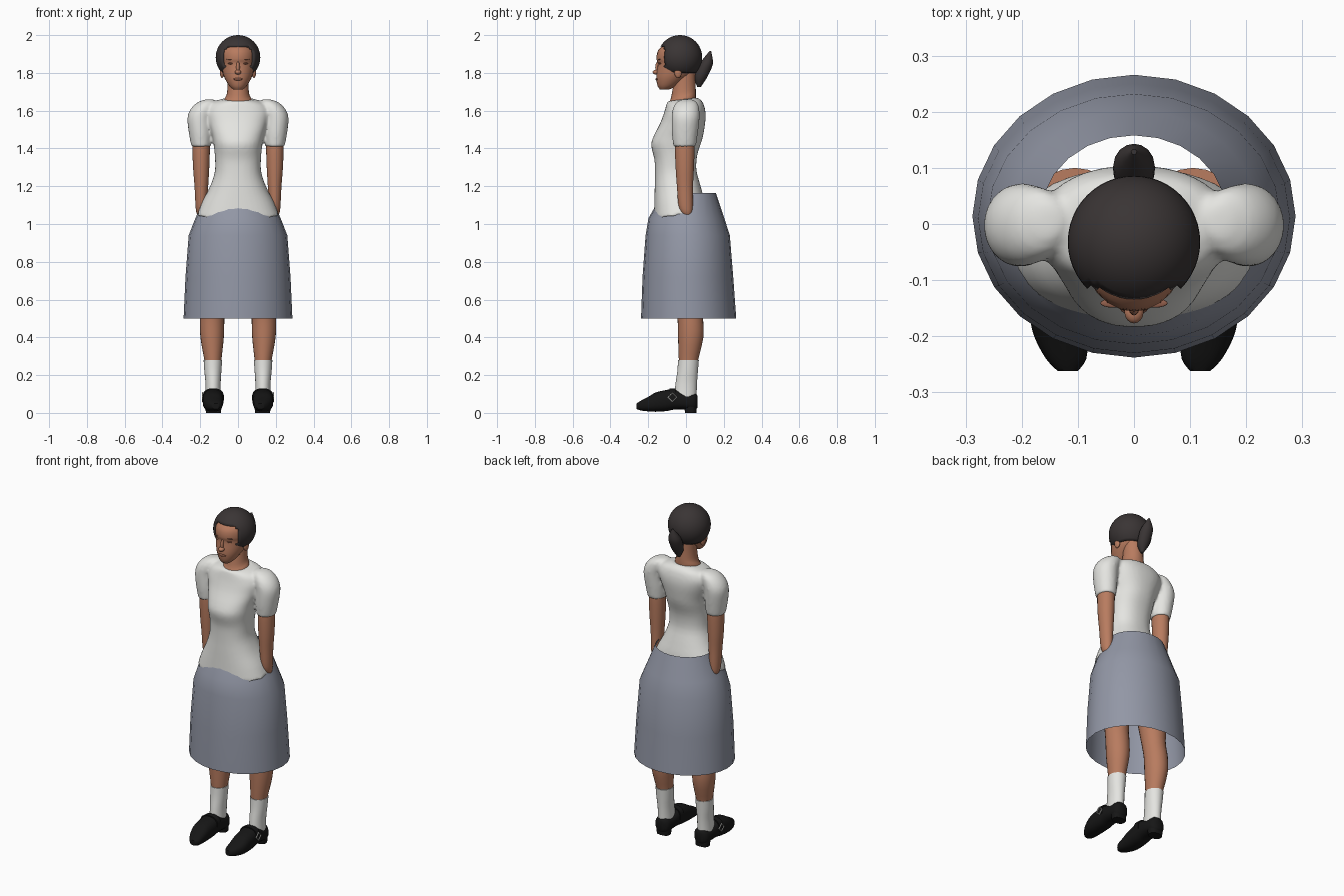
import bpy, bmesh, math
from mathutils import Matrix

cube = bpy.data.objects.get("Cube")
if cube:
    bpy.data.objects.remove(cube, do_unlink=True)


def material(name, rgb):
    m = bpy.data.materials.new(name)
    m.use_nodes = True
    m.diffuse_color = (*rgb, 1)
    bsdf = m.node_tree.nodes["Principled BSDF"]
    bsdf.inputs["Base Color"].default_value = (*rgb, 1)
    bsdf.inputs["Roughness"].default_value = 0.8
    return m


SKIN = material("warm skin", (0.48, 0.2, 0.115))
LIP = material("darker skin", (0.3, 0.12, 0.075))
HAIR = material("dark hair", (0.042, 0.035, 0.035))
WHITE = material("white cloth", (0.78, 0.78, 0.75))
GREY = material("blue grey cloth", (0.29, 0.31, 0.38))
BLACK = material("black leather", (0.008, 0.008, 0.008))
METAL = material("buckle metal", (0.5, 0.5, 0.48))


def smooth(ob, angle=50):
    bpy.ops.object.select_all(action='DESELECT')
    ob.select_set(True)
    bpy.context.view_layer.objects.active = ob
    bpy.ops.object.shade_smooth_by_angle(angle=math.radians(angle))


def spline(a, b, c, d, t):
    """Catmull-Rom blend of four rings."""
    return [q + 0.5 * t * (r - p + t * (2 * p - 5 * q + 4 * r - s + t * (3 * (q - r) + s - p)))
            for p, q, r, s in zip(a, b, c, d)]


def loft(name, rings, mat, n=24, sub=3, power=2.0, tilt=0.0, cap=True, along_y=False):
    """Skin rings given as (height, centre x, half width, front, back)."""
    pts = [rings[0]] + list(rings) + [rings[-1]]
    full = [spline(*pts[i:i + 4], k / sub) for i in range(len(rings) - 1) for k in range(sub)]
    full.append(rings[-1])
    bm = bmesh.new()
    loops = []
    for z, cx, rx, front, back in full:
        loop = []
        for k in range(n):
            a = math.tau * k / n
            c, s = math.cos(a), math.sin(a)
            x = cx + rx * math.copysign(abs(c) ** (2 / power), c)
            y = (front + back) / 2 + (back - front) / 2 * math.copysign(abs(s) ** (2 / power), s)
            loop.append(bm.verts.new((x, y, z + tilt * y)))
        loops.append(loop)
    for lo, hi in zip(loops, loops[1:]):
        for k in range(n):
            j = (k + 1) % n
            bm.faces.new((lo[k], lo[j], hi[j], hi[k]))
    if cap:
        bm.faces.new(loops[0])
        bm.faces.new(loops[-1])
    if along_y:
        bm.transform(Matrix.Rotation(math.pi / 2, 4, 'X'))
    bmesh.ops.recalc_face_normals(bm, faces=bm.faces)
    me = bpy.data.meshes.new(name)
    bm.to_mesh(me)
    bm.free()
    me.materials.append(mat)
    ob = bpy.data.objects.new(name, me)
    bpy.context.collection.objects.link(ob)
    smooth(ob)
    return ob


def mirrored(rings, side):
    return [(z, cx * side, rx, f, b) for z, cx, rx, f, b in rings]


def ellipsoid(name, loc, radii, mat, n=16):
    bpy.ops.mesh.primitive_uv_sphere_add(segments=n, ring_count=n // 2, location=loc)
    ob = bpy.context.object
    ob.name = name
    ob.scale = radii
    ob.data.materials.append(mat)
    smooth(ob)
    return ob


# Head and neck
loft("head", [(1.712, 0, .025, -.138, -.09), (1.73, 0, .045, -.15, -.05),
              (1.765, 0, .067, -.157, 0), (1.80, 0, .081, -.156, .04),
              (1.85, 0, .09, -.15, .065), (1.875, 0, .093, -.156, .07),
              (1.92, 0, .088, -.147, .065), (1.965, 0, .055, -.1, .035)], SKIN)
loft("neck", [(1.60, 0, .078, -.096, .05), (1.66, 0, .074, -.094, .052),
              (1.69, 0, .06, -.08, .052), (1.74, 0, .055, -.07, .05),
              (1.80, 0, .055, -.06, .05)], SKIN, tilt=.3)
ellipsoid("nose_bridge", (0, -.148, 1.827), (.01, .015, .035), SKIN)
ellipsoid("nose_tip", (0, -.157, 1.804), (.017, .02, .013), SKIN)
ellipsoid("mouth", (0, -.15, 1.767), (.025, .012, .008), LIP)

# Hair: a sphere opened at the face and nape
hair = ellipsoid("hair", (0, -.032, 1.882), (.118, .118, .118), HAIR, 48)
bpy.ops.object.transform_apply(location=True, scale=True)
bm = bmesh.new()
bm.from_mesh(hair.data)
gone = []
for f in bm.faces:
    c = f.calc_center_median()
    if c.z < 1.795 or (c.y < -.113 and c.z < 1.943):
        gone.append(f)
bmesh.ops.delete(bm, geom=gone, context='FACES')
bm.to_mesh(hair.data)
bm.free()
shell = hair.modifiers.new("thickness", 'SOLIDIFY')
shell.thickness = .018
loft("ponytail", [(1.725, 0, .007, .06, .078), (1.77, 0, .031, .045, .108),
                  (1.82, 0, .037, .058, .133), (1.86, 0, .033, .08, .143),
                  (1.915, 0, .005, .124, .133)], HAIR, n=16)

# Shirt: torso and sleeves fused into one surface
shirt = loft("shirt", [(1.05, 0, .217, -.17, .10), (1.12, 0, .19, -.168, .095),
                       (1.20, 0, .15, -.166, .075), (1.28, 0, .123, -.164, .055),
                       (1.36, 0, .122, -.167, .06), (1.435, 0, .13, -.184, .085),
                       (1.48, 0, .138, -.174, .095), (1.55, 0, .16, -.137, .104),
                       (1.60, 0, .17, -.117, .10), (1.64, 0, .145, -.105, .085),
                       (1.662, 0, .085, -.098, .06)], WHITE, n=40, power=2.3, tilt=.12)
SLEEVE = [(1.41, .195, .052, -.067, .052), (1.48, .199, .061, -.075, .063),
          (1.56, .203, .065, -.076, .072), (1.61, .187, .063, -.07, .07),
          (1.645, .165, .048, -.05, .058), (1.66, .15, .02, -.02, .03)]
parts = [loft("sleeve", mirrored(SLEEVE, s), WHITE) for s in (1, -1)]
for ob in parts + [shirt]:
    ob.select_set(True)
bpy.context.view_layer.objects.active = shirt
bpy.ops.object.join()
fuse = shirt.modifiers.new("fuse", 'REMESH')
fuse.mode = 'VOXEL'
fuse.voxel_size = .009
fuse.use_smooth_shade = True
soften = shirt.modifiers.new("soften", 'SMOOTH')
soften.factor = .5
soften.iterations = 5

# Skirt: open at waist and hem
loft("skirt", [(.50, 0, .288, -.238, .266), (.72, 0, .278, -.23, .25),
               (.94, 0, .261, -.214, .232), (1.03, 0, .226, -.199, .203),
               (1.165, 0, .165, -.122, .158)], GREY, n=24, sub=1, cap=False)

ARM = [(1.04, .197, .012, -.005, .022), (1.06, .196, .024, -.025, .032),
       (1.10, .195, .03, -.04, .036), (1.20, .194, .036, -.048, .037),
       (1.30, .195, .043, -.055, .042), (1.41, .195, .046, -.058, .045),
       (1.50, .195, .042, -.05, .04)]
LEG = [(.25, .133, .042, -.035, .06), (.28, .133, .045, -.038, .064),
       (.40, .137, .062, -.042, .092), (.50, .137, .065, -.045, .09),
       (.60, .132, .066, -.06, .078), (.80, .12, .084, -.088, .09),
       (1.0, .105, .092, -.1, .1)]
SOCK = [(.06, .132, .042, -.065, .055), (.15, .132, .04, -.056, .058),
        (.22, .133, .045, -.046, .063), (.28, .133, .049, -.042, .068)]
# Shoe rings run from heel to toe: (forward, centre x, half width, sole, top)
SHOE = [(-.062, .13, .02, .03, .09), (-.045, .13, .043, .012, .105),
        (0, .13, .05, .018, .103), (.06, .131, .054, .018, .124),
        (.1, .132, .055, .01, .122), (.16, .133, .053, .006, .108),
        (.2, .13, .048, .008, .085), (.24, .121, .036, .013, .064),
        (.262, .118, .018, .02, .05)]
STRAP = [(.055, .131, .056, .03, .129), (.088, .131, .057, .03, .13)]
HEEL = [(0, .13, .04, -.005, .055), (.04, .13, .043, -.01, .058)]

# Paired parts
for side, label in ((1, "left"), (-1, "right")):
    loft(label + "_arm", mirrored(ARM, side), SKIN)
    loft(label + "_leg", mirrored(LEG, side), SKIN)
    loft(label + "_sock", mirrored(SOCK, side), WHITE)
    loft(label + "_shoe", mirrored(SHOE, side), BLACK, power=2.5, along_y=True)
    loft(label + "_strap", mirrored(STRAP, side), BLACK, sub=1, power=2.5, along_y=True)
    loft(label + "_heel", mirrored(HEEL, side), BLACK, sub=1, power=2.5)
    bpy.ops.mesh.primitive_torus_add(major_segments=4, minor_segments=6, major_radius=.023,
                                     minor_radius=.004, location=(side * .188, -.072, .083),
                                     rotation=(0, math.pi / 2, 0))
    buckle = bpy.context.object
    buckle.name = label + "_buckle"
    buckle.data.materials.append(METAL)
    ellipsoid(label + "_ear", (side * .084, -.042, 1.803), (.012, .02, .03), SKIN)
    ellipsoid(label + "_eye", (side * .036, -.137, 1.85), (.017, .008, .005), LIP)
    ellipsoid(label + "_brow", (side * .038, -.141, 1.872), (.022, .008, .003), LIP)
